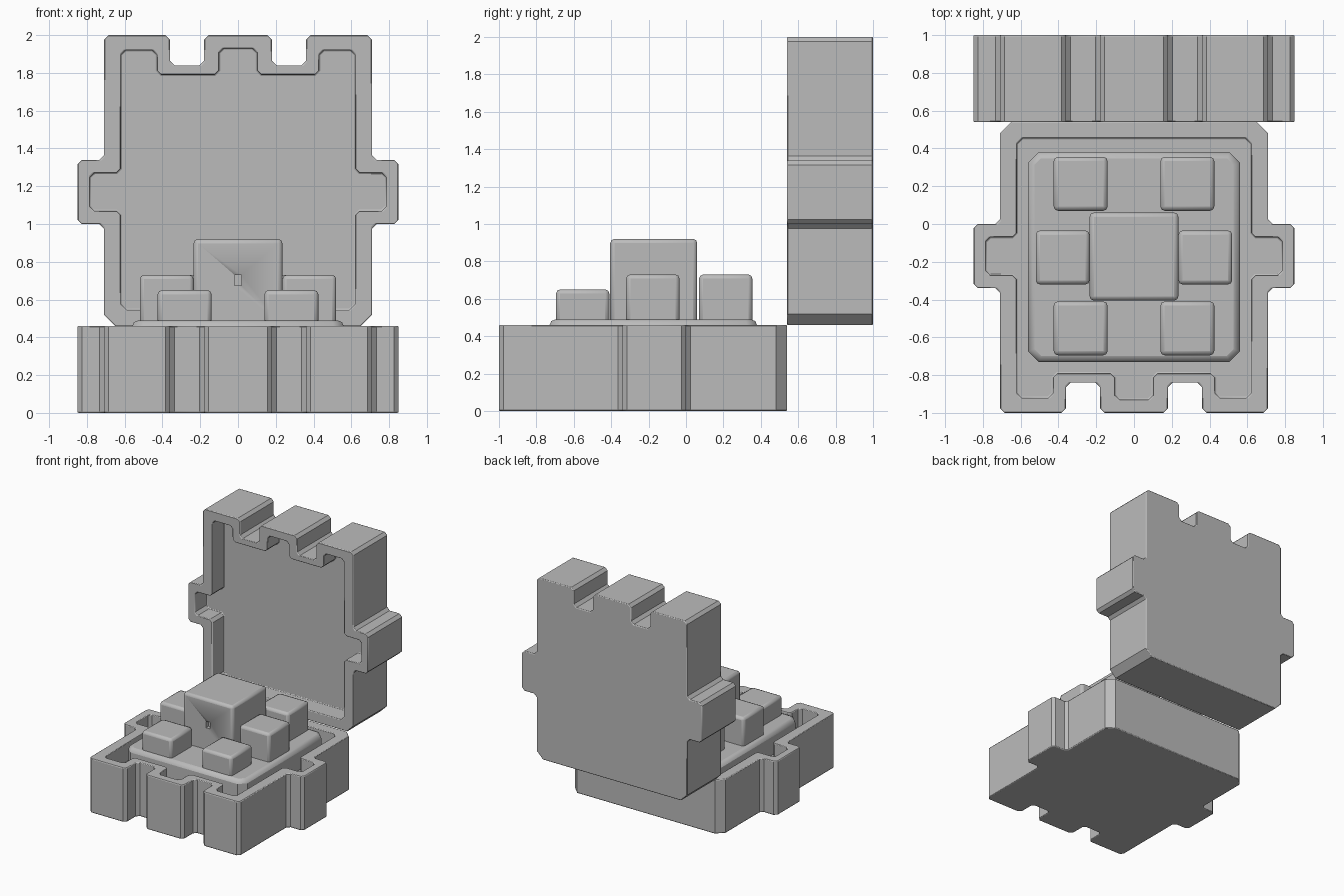
import bpy, bmesh
from mathutils import Matrix, Vector

if "Cube" in bpy.data.objects:
    bpy.data.objects.remove(bpy.data.objects["Cube"])

grey = bpy.data.materials.new("plain grey")
grey.diffuse_color = (0.5, 0.5, 0.5, 1)
grey.use_nodes = True
grey.node_tree.nodes["Principled BSDF"].inputs["Base Color"].default_value = grey.diffuse_color


def finish(name, bm, bevel, limit=0.87, segments=2):
    bmesh.ops.recalc_face_normals(bm, faces=bm.faces)
    me = bpy.data.meshes.new(name)
    bm.to_mesh(me)
    bm.free()
    me.materials.append(grey)
    ob = bpy.data.objects.new(name, me)
    bpy.context.collection.objects.link(ob)
    if bevel:
        mod = ob.modifiers.new("soft edges", 'BEVEL')
        mod.width, mod.segments = bevel, segments
        mod.limit_method, mod.angle_limit = 'ANGLE', limit
    bpy.ops.object.select_all(action='DESELECT')
    ob.select_set(True)
    bpy.context.view_layer.objects.active = ob
    bpy.ops.object.shade_smooth_by_angle(angle=0.6)
    return ob


# Half outlines of the case, running from front centre to back centre
OUTER = [(.18, -1), (.18, -.84), (.36, -.84), (.36, -1), (.71, -1), (.71, -.34),
         (.85, -.34), (.85, 0), (.71, 0), (.71, .48), (.65, .54)]
INNER = [(.10, -.93), (.10, -.79), (.43, -.79), (.43, -.92), (.62, -.92), (.62, -.27),
         (.785, -.27), (.785, -.07), (.62, -.07), (.62, .425), (.59, .455)]
HEIGHT, FLOOR = 0.46, 0.30


def case_half(name, matrix):
    bm = bmesh.new()

    def ring(half, z):
        pts = half + [(-x, y) for x, y in reversed(half)]
        return [bm.verts.new((x, y, z)) for x, y in pts]

    rings = [ring(OUTER, 0), ring(OUTER, HEIGHT), ring(INNER, HEIGHT), ring(INNER, FLOOR)]
    n = len(rings[0])
    for a, b in zip(rings, rings[1:]):
        for i in range(n):
            j = (i + 1) % n
            bm.faces.new((a[i], a[j], b[j], b[i]))
    bm.faces.new(rings[0])
    bm.faces.new(rings[-1])
    bmesh.ops.recalc_face_normals(bm, faces=bm.faces)
    # small chamfers on the square upright corners
    upright = [e for e in bm.edges
               if abs((e.verts[0].co - e.verts[1].co).normalized().z) > .9
               and e.calc_face_angle() > 1.2]
    bmesh.ops.bevel(bm, geom=upright, offset=.024, segments=1, affect='EDGES', profile=.5)
    bm.transform(matrix)
    return finish(name, bm, .01)


case_half("base_tray", Matrix())
# the lid stands upright behind the tray, opening towards the front
case_half("open_lid", Matrix(((1, 0, 0, 0), (0, 0, -1, 1), (0, -1, 0, 1), (0, 0, 0, 1))))


def box_mesh(lo, hi):
    bm = bmesh.new()
    lo, hi = Vector(lo), Vector(hi)
    size = hi - lo
    bmesh.ops.create_cube(bm, size=1, matrix=Matrix.Translation((lo + hi) / 2)
                          @ Matrix.Diagonal((size.x, size.y, size.z, 1)))
    return bm


def block(name, lo, hi, bevel=.022):
    return finish(name, box_mesh(lo, hi), bevel)


# Raised plate with cut corners and a sloped top edge
bm = box_mesh((-.56, -.73, FLOOR - .02), (.56, .38, .49))
bmesh.ops.bevel(bm, geom=[e for e in bm.edges if abs(e.verts[0].co.z - e.verts[1].co.z) > .1],
                offset=.055, segments=1, affect='EDGES', profile=.5)
finish("raised_plate", bm, .032)

# Large middle block with a small slot in its front
middle = block("middle_block", (-.235, -.405, .46), (.235, .06, .92))
slot = block("slot_cutter", (-.018, -.46, .675), (.018, -.37, .73), 0)
slot.hide_render = True
slot.hide_set(True)
cut = middle.modifiers.new("slot", 'BOOLEAN')
cut.object, cut.operation, cut.solver = slot, 'DIFFERENCE', 'EXACT'

# Three small blocks on each side
for side, s in (("right", 1), ("left", -1)):
    for part, x0, x1, y0, y1, top in (("front", .14, .425, -.695, -.41, .65),
                                      ("side", .235, .52, -.32, -.035, .73),
                                      ("back", .14, .425, .07, .355, .73)):
        xs = sorted((s * x0, s * x1))
        block(f"{part}_{side}_block", (xs[0], y0, .46), (xs[1], y1, top))
